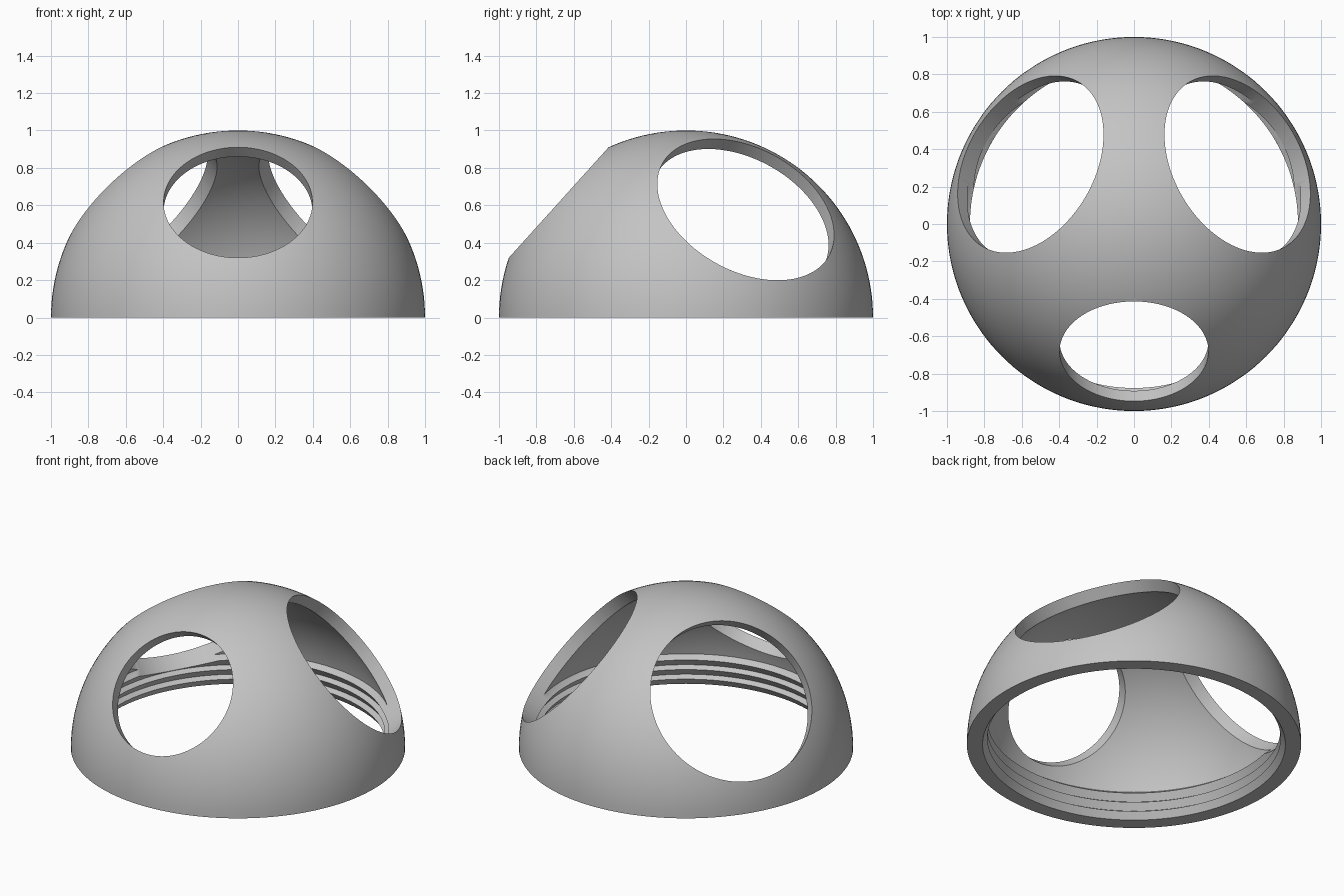
import bpy, bmesh
from math import sin, cos, pi, radians
from mathutils import Vector, Matrix

cube = bpy.data.objects.get("Cube")
if cube:
    bpy.data.objects.remove(cube, do_unlink=True)

OUTER, INNER = 1.0, 0.932
SEGMENTS = 144
ARC_STEPS = 40

grey = bpy.data.materials.new("plain_grey")
grey.use_nodes = True
grey.diffuse_color = (0.55, 0.55, 0.55, 1)
grey.node_tree.nodes["Principled BSDF"].inputs["Base Color"].default_value = (0.55, 0.55, 0.55, 1)


def arc(radius, start, end, steps):
    """Points (r, z) on a circle, by elevation angle."""
    angles = [start + (end - start) * i / steps for i in range(steps + 1)]
    return [(radius * cos(a), radius * sin(a)) for a in angles]


def thread_profile(crest, root, pitch, count):
    """Sawtooth going up: underside leans inward, upper flank returns outward."""
    points = [(root, 0)]
    for i in range(count):
        points.append((crest, (i + 0.7) * pitch))
        points.append((root, (i + 1) * pitch))
    return points


def lathe(name, profile):
    bm = bmesh.new()
    verts = [bm.verts.new((r, 0, z)) for r, z in profile]
    edges = [bm.edges.new(pair) for pair in zip(verts, verts[1:])]
    bmesh.ops.spin(bm, geom=verts + edges, cent=(0, 0, 0), axis=(0, 0, 1),
                   angle=2 * pi, steps=SEGMENTS, use_duplicate=False)
    bmesh.ops.remove_doubles(bm, verts=bm.verts, dist=1e-4)
    bmesh.ops.recalc_face_normals(bm, faces=bm.faces)
    mesh = bpy.data.meshes.new(name)
    bm.to_mesh(mesh)
    bm.free()
    mesh.materials.append(grey)
    obj = bpy.data.objects.new(name, mesh)
    bpy.context.collection.objects.link(obj)
    return obj


# Dome shell with a threaded inner rim
outer_wall = [(0, OUTER)] + arc(OUTER, pi / 2, 0, ARC_STEPS)[1:]
inner_start = radians(12.1)
inner_wall = arc(INNER, inner_start, pi / 2, ARC_STEPS)[:-1] + [(0, INNER)]
dome = lathe("dome_shell", outer_wall + thread_profile(0.877, 0.906, 0.063, 3) + inner_wall)


# Round openings bored toward the centre
def bore(name, azimuth, radius):
    elevation = radians(42.1)
    axis = Vector((cos(elevation) * cos(azimuth), cos(elevation) * sin(azimuth), sin(elevation)))
    bm = bmesh.new()
    bmesh.ops.create_cone(bm, cap_ends=True, segments=128, radius1=radius, radius2=radius, depth=0.8,
                          matrix=Matrix.Translation(axis * 0.95) @ axis.to_track_quat('Z', 'Y').to_matrix().to_4x4())
    mesh = bpy.data.meshes.new(name)
    bm.to_mesh(mesh)
    bm.free()
    mesh.materials.append(grey)
    cutter = bpy.data.objects.new(name, mesh)
    bpy.context.collection.objects.link(cutter)
    cutter.hide_render = True
    cut = dome.modifiers.new(name, 'BOOLEAN')
    cut.operation = 'DIFFERENCE'
    cut.solver = 'EXACT'
    cut.object = cutter
    return cutter


cutters = [bore("front_opening_cutter", radians(-90), 0.398),
           bore("left_opening_cutter", radians(30), 0.509),
           bore("right_opening_cutter", radians(150), 0.509)]

# Apply the cuts, drop the cutters, shade
bpy.ops.object.select_all(action='DESELECT')
dome.select_set(True)
bpy.context.view_layer.objects.active = dome
for name in [m.name for m in dome.modifiers]:
    bpy.ops.object.modifier_apply(modifier=name)
for cutter in cutters:
    bpy.data.objects.remove(cutter, do_unlink=True)
bpy.ops.object.shade_smooth_by_angle(angle=radians(25))
